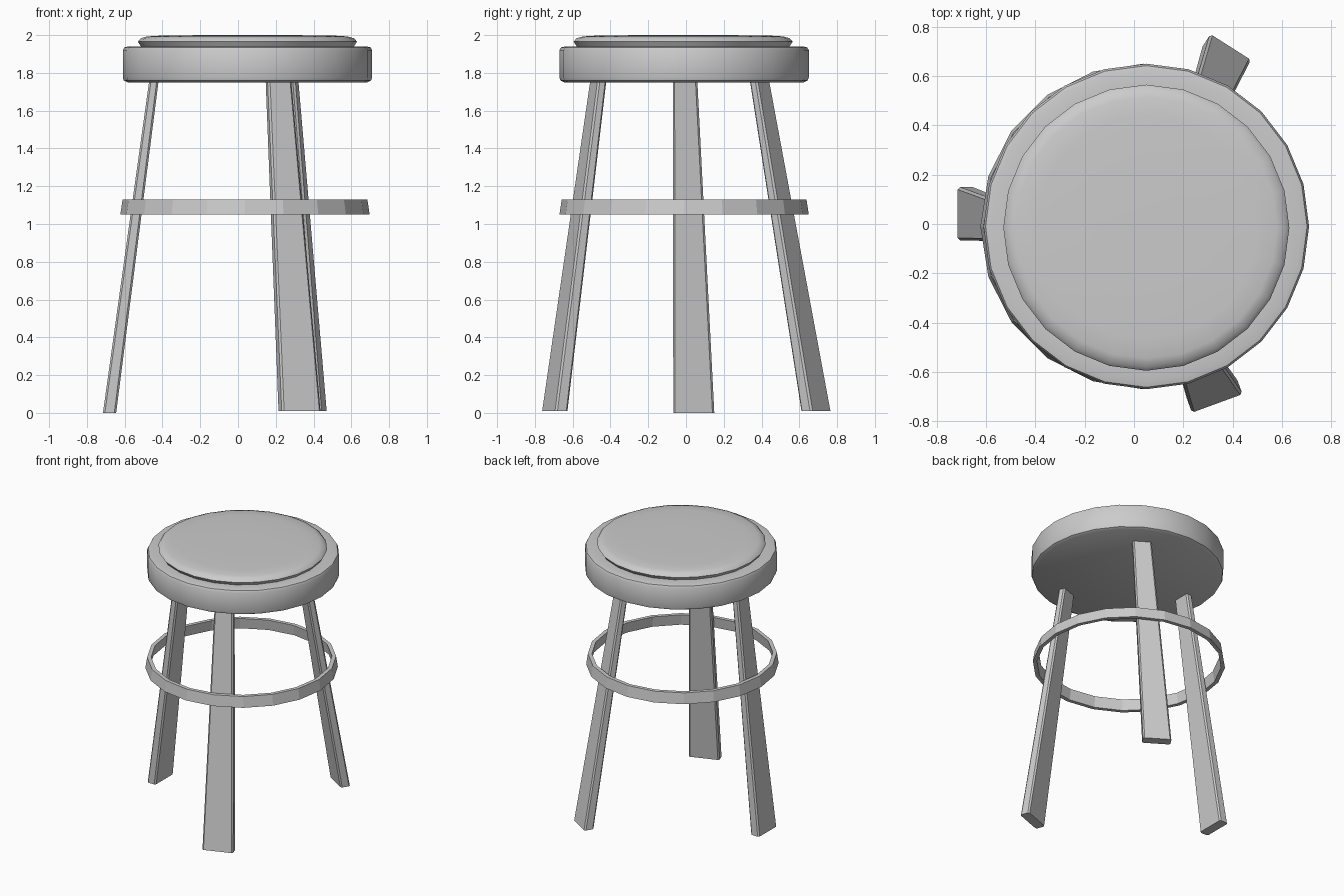
import bpy, bmesh
from math import cos, sin, tau, radians

if "Cube" in bpy.data.objects:
    bpy.data.objects.remove(bpy.data.objects["Cube"])


def finish(name, bm, smooth=None):
    bmesh.ops.remove_doubles(bm, verts=bm.verts, dist=1e-5)
    bmesh.ops.recalc_face_normals(bm, faces=bm.faces)
    me = bpy.data.meshes.new(name)
    bm.to_mesh(me)
    bm.free()
    ob = bpy.data.objects.new(name, me)
    bpy.context.collection.objects.link(ob)
    if smooth:
        bpy.ops.object.select_all(action='DESELECT')
        ob.select_set(True)
        bpy.context.view_layer.objects.active = ob
        bpy.ops.object.shade_smooth_by_angle(angle=radians(smooth))
    return ob


def lathe(name, profile, centre, sides, closed=False, smooth=None):
    """Spin a (radius, z) profile around a vertical axis."""
    bm = bmesh.new()
    rings = [[bm.verts.new((centre[0] + r * cos(tau * i / sides),
                            centre[1] + r * sin(tau * i / sides), z))
              for i in range(sides)] for r, z in profile]
    pairs = list(zip(rings, rings[1:]))
    if closed:
        pairs.append((rings[-1], rings[0]))
    else:
        bm.faces.new(rings[0])
        bm.faces.new(rings[-1])
    for a, b in pairs:
        for i in range(sides):
            j = (i + 1) % sides
            bm.faces.new((a[i], a[j], b[j], b[i]))
    return finish(name, bm, smooth)


def leg(name, foot, top, normal_angle, z0):
    """Tapered plank: foot/top give the two outer corners, normal points outward."""
    n = (cos(radians(normal_angle)), sin(radians(normal_angle)))
    bm = bmesh.new()
    loops = []
    for (p, q), t, z in ((foot, 0.07, z0), (top, 0.05, 1.76)):
        inner = [(c[0] - n[0] * t, c[1] - n[1] * t) for c in (q, p)]
        loops.append([bm.verts.new((x, y, z)) for x, y in [p, q] + inner])
    a, b = loops
    bm.faces.new(a)
    bm.faces.new(b)
    for i in range(4):
        j = (i + 1) % 4
        bm.faces.new((a[i], a[j], b[j], b[i]))
    # narrow chamfer on the long edges
    long_edges = [e for e in bm.edges if abs(e.verts[0].co.z - e.verts[1].co.z) > 1]
    bmesh.ops.bevel(bm, geom=long_edges, offset=0.01, segments=1, affect='EDGES')
    return finish(name, bm)


# seat: thick rounded disc
lathe("seat", [(0.635, 1.75), (0.655, 1.76), (0.66, 1.775), (0.66, 1.92),
               (0.652, 1.935), (0.63, 1.94), (0.57, 1.94)],
      (0.05, -0.01), 24, smooth=40)

# cushion: shallow domed pad
lathe("cushion", [(0.56, 1.935), (0.58, 1.965), (0.565, 1.983), (0.53, 1.993),
                  (0.45, 1.998), (0.2, 2.0)],
      (0.05, -0.015), 24, smooth=40)

# footrest: slightly conical band around the legs
lathe("foot_ring", [(0.66, 1.05), (0.648, 1.13), (0.62, 1.13), (0.632, 1.05)],
      (0.037, -0.01), 20, closed=True)

# three splayed legs
leg("left_leg", ((-0.715, 0.15), (-0.715, -0.067)),
    ((-0.47, 0.06), (-0.47, -0.07)), 180, 0.0)
leg("front_leg", ((0.235, -0.765), (0.44, -0.69)),
    ((0.16, -0.51), (0.285, -0.465)), -70, 0.01)
leg("back_leg", ((0.475, 0.665), (0.31, 0.77)),
    ((0.325, 0.375), (0.215, 0.445)), 57.5, 0.01)
